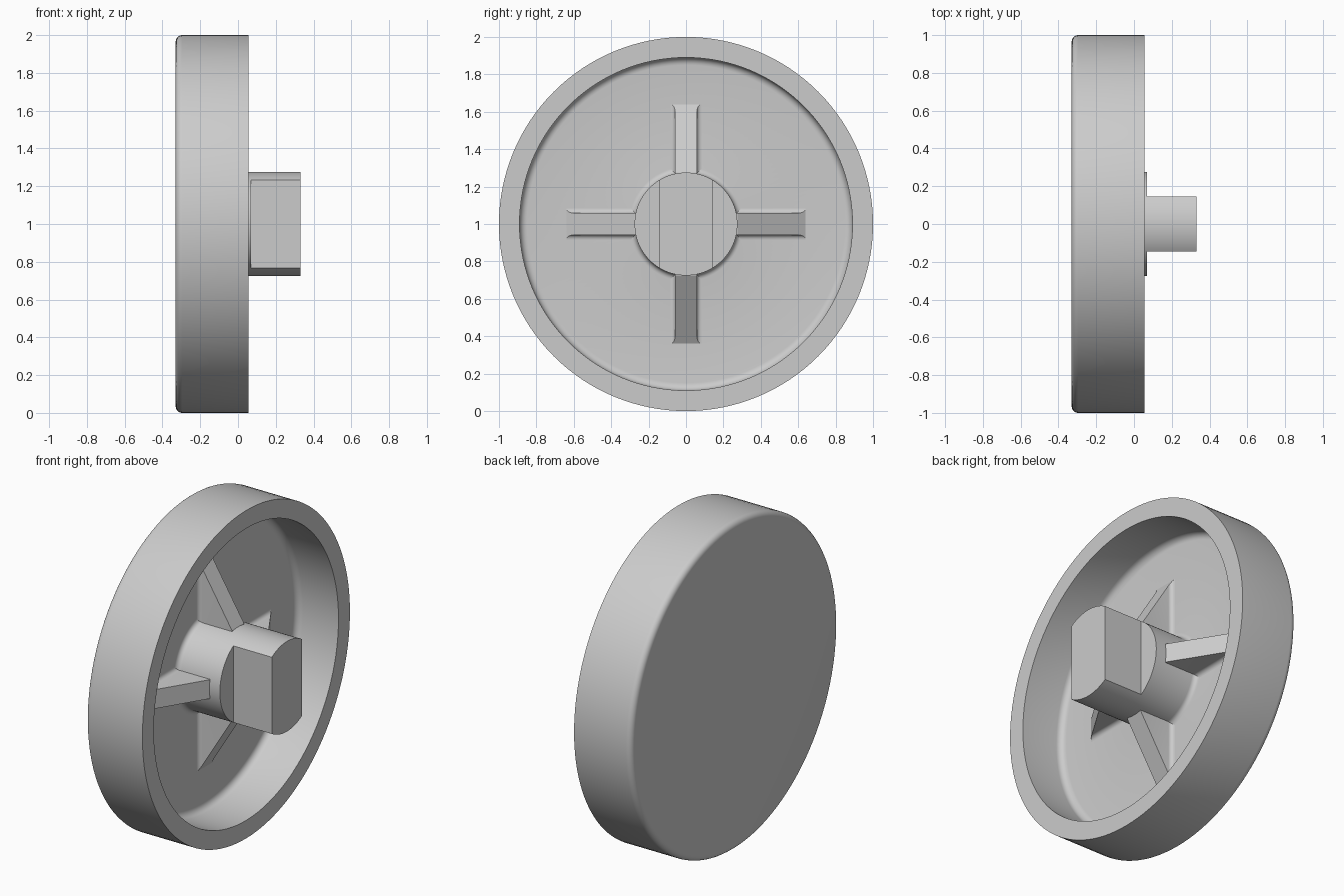
import bpy, bmesh, math
from math import sin, cos, pi

cube = bpy.data.objects.get("Cube")
if cube:
    bpy.data.objects.remove(cube, do_unlink=True)

grey = bpy.data.materials.new("plain grey")
grey.use_nodes = True
colour = (0.6, 0.6, 0.6, 1)
grey.diffuse_color = colour
grey.node_tree.nodes["Principled BSDF"].inputs["Base Color"].default_value = colour

BACK, FLOOR, RIM, COLLAR, TIP = -0.33, -0.225, 0.055, 0.07, 0.33
R_OUT, R_IN, R_HUB = 1.0, 0.89, 0.275


def finish(name, bm):
    """Turn a bmesh into a smooth-shaded object with sharp edges kept."""
    bmesh.ops.recalc_face_normals(bm, faces=bm.faces)
    mesh = bpy.data.meshes.new(name)
    bm.to_mesh(mesh)
    bm.free()
    mesh.materials.append(grey)
    obj = bpy.data.objects.new(name, mesh)
    bpy.context.collection.objects.link(obj)
    obj.location.z = R_OUT
    bpy.ops.object.select_all(action='DESELECT')
    obj.select_set(True)
    bpy.context.view_layer.objects.active = obj
    bpy.ops.object.shade_smooth_by_angle(angle=math.radians(30))
    return obj


def arc(cx, cr, radius, start, end, steps=6):
    """Fillet points (x, r) between two angles in degrees."""
    angles = [math.radians(start + (end - start) * i / steps) for i in range(steps + 1)]
    return [(cx + radius * cos(a), cr + radius * sin(a)) for a in angles]


# Dish with rim and round hub, turned about the x axis
edge, fillet, foot = 0.035, 0.04, 0.03
profile = [(BACK, 0)]
profile += arc(BACK + edge, R_OUT - edge, edge, 180, 90)
profile += [(RIM, R_OUT), (RIM, R_IN)]
profile += arc(FLOOR + fillet, R_IN - fillet, fillet, 90, 180)
profile += arc(FLOOR + foot, R_HUB + foot, foot, 180, 270)
profile += [(COLLAR, R_HUB), (COLLAR, 0)]

bm = bmesh.new()
verts = [bm.verts.new((x, 0, r)) for x, r in profile]
edges = [bm.edges.new(pair) for pair in zip(verts, verts[1:])]
bmesh.ops.spin(bm, geom=verts + edges, cent=(0, 0, 0), axis=(1, 0, 0),
               angle=2 * pi, steps=128, use_duplicate=False)
bmesh.ops.remove_doubles(bm, verts=bm.verts, dist=1e-5)
finish("dish_and_hub", bm)

# Flat-sided key at the end of the hub
bm = bmesh.new()
corner = math.acos(0.145 / R_HUB)
sweep = [corner + (pi - 2 * corner) * i / 24 for i in range(25)]
sweep += [a + pi for a in sweep]
face = bm.faces.new([bm.verts.new((COLLAR, R_HUB * cos(a), R_HUB * sin(a))) for a in sweep])
ext = bmesh.ops.extrude_face_region(bm, geom=[face], use_keep_orig=True)
moved = [g for g in ext["geom"] if isinstance(g, bmesh.types.BMVert)]
bmesh.ops.translate(bm, verts=moved, vec=(TIP - COLLAR, 0, 0))
finish("hub_key", bm)

# Four sloping ribs, each flared where it meets the floor
flare, half, reach, height = 0.025, 0.058, 0.64, 0.225
levels = [flare * (1 - cos(i * pi / 12)) for i in range(7)] + [height]
for n, name in enumerate(("top", "left", "bottom", "right")):
    bm = bmesh.new()
    rows = []
    for h in levels:
        lift = max(0, flare - h)
        w = half + flare - math.sqrt(flare ** 2 - lift ** 2)
        outer = reach - (reach - R_HUB) * h / height
        inner = R_HUB - 0.03
        rows.append([bm.verts.new((FLOOR + h, y, r)) for y, r in
                     ((-w, inner), (-w, outer), (w, outer), (w, inner))])
    for low, high in zip(rows, rows[1:]):
        for i in range(4):
            j = (i + 1) % 4
            bm.faces.new((low[i], low[j], high[j], high[i]))
    bm.faces.new(rows[0])
    bm.faces.new(rows[-1])
    rib = finish(name + "_rib", bm)
    rib.rotation_euler.x = -n * pi / 2
